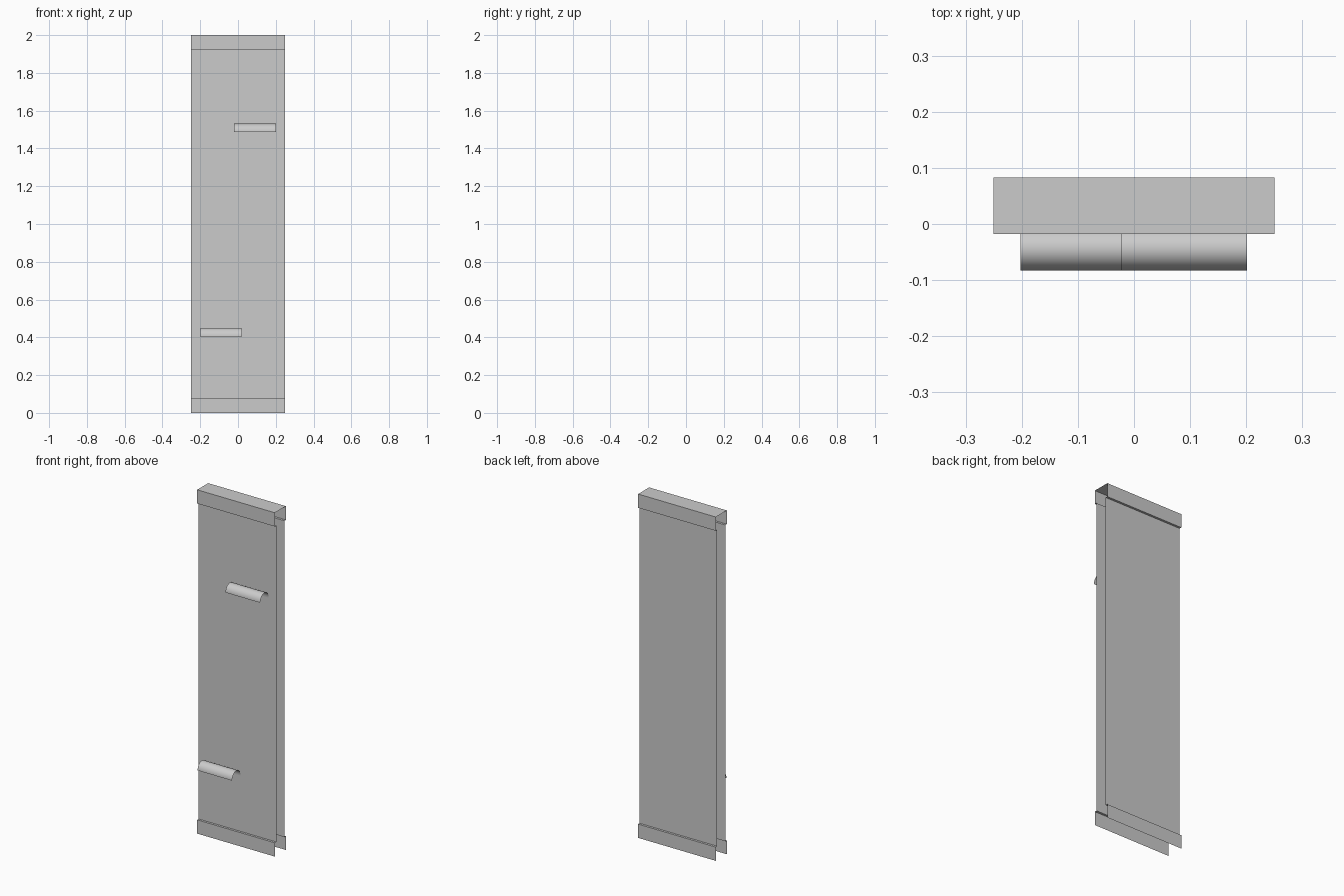
import bpy, bmesh, math

if "Cube" in bpy.data.objects:
    bpy.data.objects.remove(bpy.data.objects["Cube"])

W = 0.25                    # half width
YF, YB = -0.018, 0.083      # front and back of the casing
R = 0.013                   # recess of the panels behind cap and skirting
BASE, CAP, TOP = 0.08, 1.92, 2.0


def sheet(name, profile, x0, x1, smooth=False):
    """Sweep an open (y, z) profile along x; the ends stay open."""
    bm = bmesh.new()
    a = [bm.verts.new((x0, y, z)) for y, z in profile]
    b = [bm.verts.new((x1, y, z)) for y, z in profile]
    for i in range(len(profile) - 1):
        f = bm.faces.new((a[i], b[i], b[i + 1], a[i + 1]))
        f.smooth = smooth
    me = bpy.data.meshes.new(name)
    bm.to_mesh(me)
    bm.free()
    ob = bpy.data.objects.new(name, me)
    bpy.context.collection.objects.link(ob)
    return ob


# Top cap: inverted channel with small inward lips
sheet("top_cap", [(YF + R, CAP), (YF, CAP), (YF, TOP),
                  (YB, TOP), (YB, CAP), (YB - R, CAP)], -W, W)

# Recessed panels and bottom skirting strips with a ledge
sheet("front_panel", [(YF + R, BASE), (YF + R, CAP)], -W, W)
sheet("back_panel", [(YB - R, CAP), (YB - R, BASE)], -W, W)
sheet("front_skirting", [(YF, 0), (YF, BASE), (YF + R, BASE)], -W, W)
sheet("back_skirting", [(YB - R, BASE), (YB, BASE), (YB, 0)], -W, W)


# Half-round hoods fixed to the front panel
def hood(name, x0, x1, z):
    y0, y1 = -0.083, YF + R
    c, r = (y0 + y1) / 2, (y1 - y0) / 2
    arc = [(c - r * math.cos(math.pi * i / 20), z + 0.043 * math.sin(math.pi * i / 20))
           for i in range(21)]
    sheet(name, arc, x0, x1, smooth=True)


hood("upper_hood", -0.022, 0.201, 1.488)
hood("lower_hood", -0.202, 0.02, 0.405)
